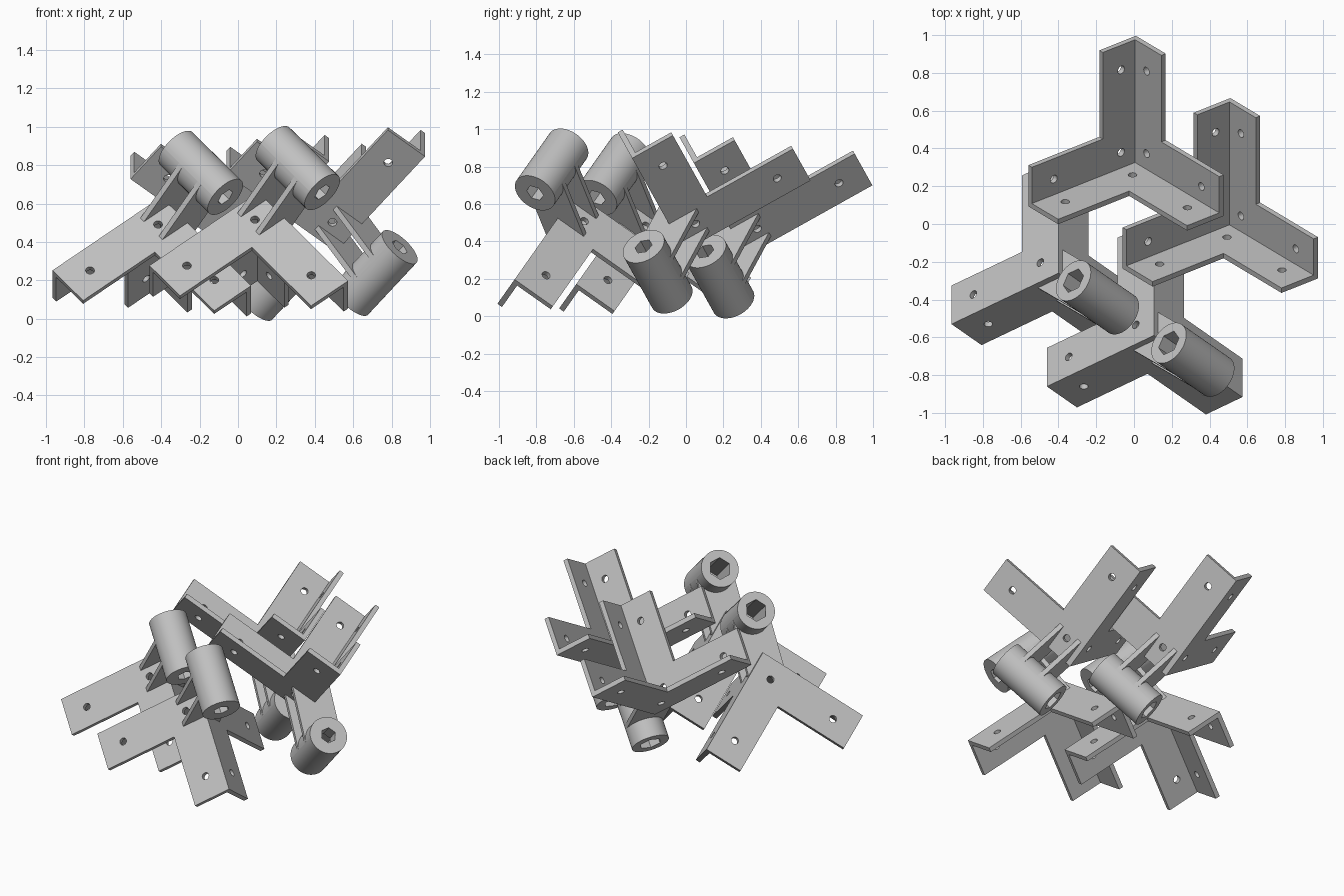
import bpy, bmesh
from math import cos, sin, radians, pi
from mathutils import Matrix, Vector

if "Cube" in bpy.data.objects:
    bpy.data.objects.remove(bpy.data.objects["Cube"], do_unlink=True)

GREY = (0.53, 0.53, 0.53, 1)
mat = bpy.data.materials.new("plain grey")
mat.use_nodes = True
mat.diffuse_color = GREY
mat.node_tree.nodes["Principled BSDF"].inputs["Base Color"].default_value = GREY

WIDTH, THICK, ARM = 0.25, 0.03, 0.735
HOLE_R, END_GAP = 0.023, 0.15
TUBE_R, TUBE_OFF, TUBE_LOW, TUBE_HIGH = 0.12, -0.177, -0.09, 0.31
RIBS = (0.05, 0.20)


def new_object(name, bm):
    bmesh.ops.recalc_face_normals(bm, faces=bm.faces)
    mesh = bpy.data.meshes.new(name)
    bm.to_mesh(mesh)
    bm.free()
    obj = bpy.data.objects.new(name, mesh)
    bpy.context.collection.objects.link(obj)
    return obj


def box(name, low, high):
    low, high = Vector(low), Vector(high)
    bm = bmesh.new()
    bmesh.ops.create_cube(bm, size=1)
    for v in bm.verts:
        v.co = (low + high) / 2 + v.co * (high - low)
    return new_object(name, bm)


def add_prism(bm, centre, axis, radius, length, sides):
    turn = Vector((0, 0, 1)).rotation_difference(Vector(axis)).to_matrix().to_4x4()
    bmesh.ops.create_cone(bm, cap_ends=True, segments=sides, radius1=radius, radius2=radius,
                          depth=length, matrix=Matrix.Translation(centre) @ turn)


def prism(name, z0, z1, radius, sides):
    bm = bmesh.new()
    add_prism(bm, (TUBE_OFF, TUBE_OFF, (z0 + z1) / 2), (0, 0, 1), radius, z1 - z0, sides)
    return new_object(name, bm)


def combine(obj, other, operation):
    """Apply one boolean and discard the helper."""
    mod = obj.modifiers.new("join", 'BOOLEAN')
    mod.operation, mod.solver, mod.object = operation, 'EXACT', other
    bpy.context.view_layer.update()
    graph = bpy.context.evaluated_depsgraph_get()
    mesh = bpy.data.meshes.new_from_object(obj.evaluated_get(graph))
    obj.modifiers.clear()
    obj.data = mesh
    bpy.data.objects.remove(other, do_unlink=True)


def make_bracket(arms):
    # three square bars, hollowed to leave three perpendicular plates
    body = None
    for i in range(3):
        high = [WIDTH] * 3
        high[i] = arms[i]
        bar = box("bar", (0, 0, 0), high)
        if body:
            combine(body, bar, 'UNION')
        else:
            body = bar
    combine(body, box("hollow", [THICK] * 3, [2] * 3), 'DIFFERENCE')
    # screw holes: one at the corner of each plate and one near each arm end
    bm = bmesh.new()
    half = WIDTH / 2
    for n in range(3):
        i, j = (n + 1) % 3, (n + 2) % 3
        axis = [0, 0, 0]
        axis[n] = 1
        for a, b in ((half, half), (arms[i] - END_GAP, half), (half, arms[j] - END_GAP)):
            centre = [THICK / 2] * 3
            centre[i], centre[j] = a, b
            add_prism(bm, centre, axis, HOLE_R, THICK * 2, 20)
    combine(body, new_object("holes", bm), 'DIFFERENCE')
    return body


def make_holder():
    # tube beside the third arm, tied to the corner by two ribs
    tube = prism("tube", TUBE_LOW, TUBE_HIGH, TUBE_R, 48)
    side = TUBE_R * cos(pi / 4)
    near, far = TUBE_OFF + side, TUBE_OFF - side
    reach = near - far
    outline = [(reach, 0), (0, 0), (0, reach), (far, near), (near, far)]
    for z in RIBS:
        bm = bmesh.new()
        face = bm.faces.new([bm.verts.new((x, y, z - THICK / 2)) for x, y in outline])
        ext = bmesh.ops.extrude_face_region(bm, geom=[face])["geom"]
        bmesh.ops.translate(bm, vec=(0, 0, THICK),
                            verts=[v for v in ext if isinstance(v, bmesh.types.BMVert)])
        combine(tube, new_object("rib", bm), 'UNION')
    # wide hexagonal pocket at one end, narrow hexagonal hole at the other
    combine(tube, prism("pocket", -0.3, 0.2, 0.07, 6), 'DIFFERENCE')
    combine(tube, prism("key_hole", 0.15, 0.5, 0.05, 6), 'DIFFERENCE')
    return tube


def place(obj, name, axes, corner, smooth=False):
    m = Matrix(axes).transposed().to_4x4()
    m.translation = corner
    obj.name = name
    obj.data.transform(m)
    if m.determinant() < 0:
        obj.data.flip_normals()
    obj.data.materials.clear()
    obj.data.materials.append(mat)
    if smooth:
        bpy.ops.object.select_all(action='DESELECT')
        obj.select_set(True)
        bpy.context.view_layer.objects.active = obj
        bpy.ops.object.shade_smooth_by_angle(angle=radians(30))


def frame(tilt, roll, up):
    """Three perpendicular arm directions, opening upward or downward."""
    c, s = cos(radians(tilt)), sin(radians(tilt))
    cr, sr = cos(radians(roll)), sin(radians(roll))
    return [Vector((0, c, up * s)), Vector((-cr, -s * sr, up * c * sr)),
            Vector((sr, -s * cr, up * c * cr))]


raised = frame(29.2, 39.2, 1)
lowered = frame(35.2, 39.6, -1)
layout = [
    ("back", raised, 0.775, (0.01, 0.32, 0.322)),
    ("right", raised, 0.775, (0.51, -0.01, 0.348)),
    ("left", lowered, 0.745, (-0.40, -0.26, 0.635)),
    ("front", lowered, 0.745, (0.105, -0.59, 0.66)),
]
for label, axes, first, corner in layout:
    place(make_bracket((first, ARM, ARM)), label + "_corner_bracket", axes, corner)
    place(make_holder(), label + "_tube_holder", axes, corner, smooth=True)
